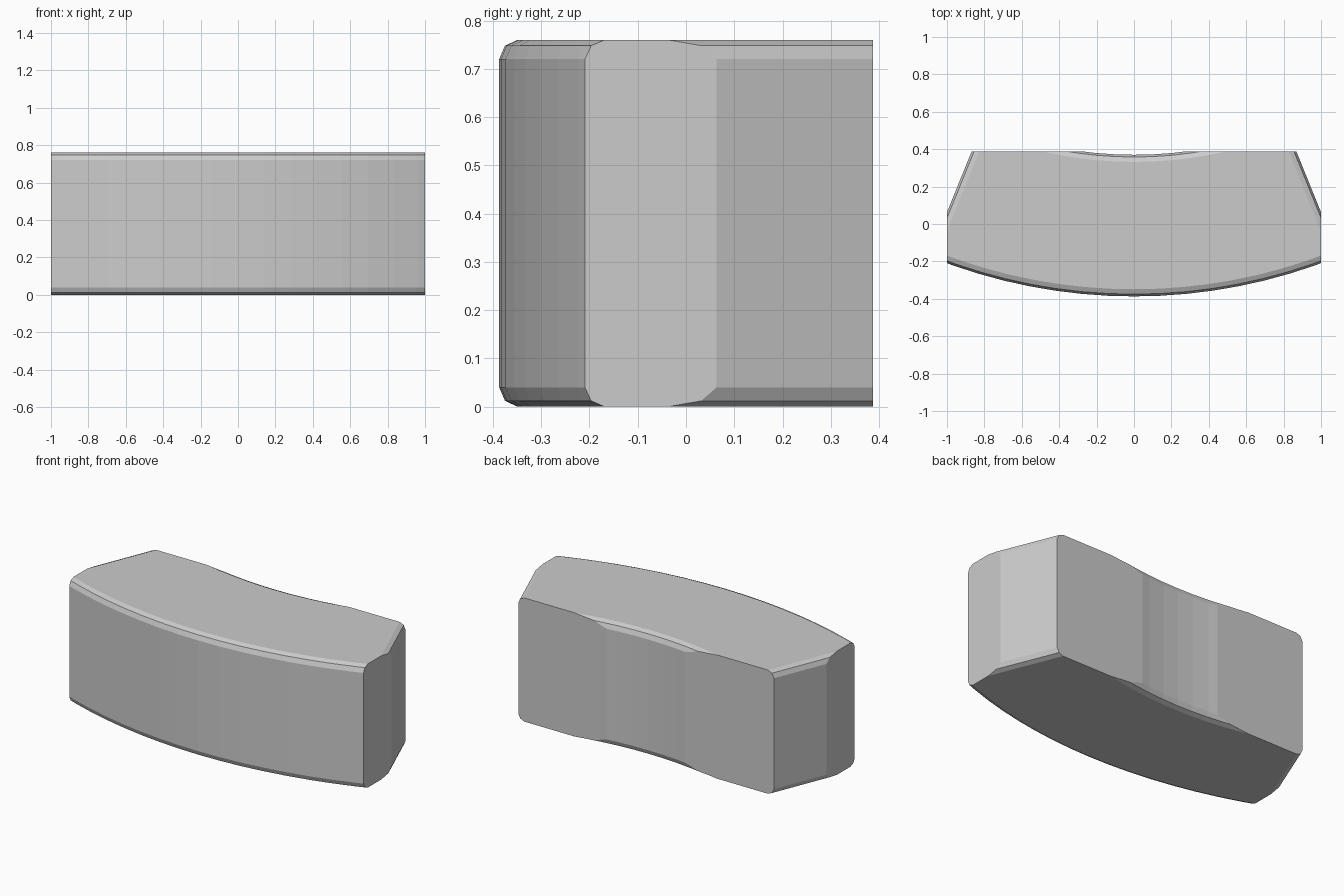
import bpy, bmesh, math
from mathutils import Vector

if "Cube" in bpy.data.objects:
    bpy.data.objects.remove(bpy.data.objects["Cube"])

H = 0.76                       # block height
R_OUT, R_IN = 2.913, 2.156     # outer (front) and inner (back) arc radii
CY = R_OUT - 0.387             # arc centre on the y axis
HALF = math.radians(22.1)      # half of the wedge angle
SEG = 16
# bevel profile: (height, inset)
PROFILE = [(0, .038), (.012, .012), (.04, 0), (H - .04, 0), (H - .012, .012), (H, .038)]


def ring(z, d):
    """Arc-shaped outline at height z, inset by d."""
    pts = []
    for rad, flip in ((R_OUT - d, 1), (R_IN + d, -1)):
        a = HALF - math.asin(d / rad)
        for i in range(SEG + 1):
            t = flip * a * (2 * i / SEG - 1)
            pts.append((rad * math.sin(t), CY - rad * math.cos(t), z))
    return pts


def cut(bm, co, no):
    """Remove everything on the +no side of a plane and close the cut."""
    if not bm.faces:
        return
    bmesh.ops.bisect_plane(bm, geom=bm.verts[:] + bm.edges[:] + bm.faces[:], dist=1e-5,
                           plane_co=co, plane_no=no, clear_outer=True)
    open_edges = [e for e in bm.edges if e.is_boundary]
    if open_edges:
        bmesh.ops.holes_fill(bm, edges=open_edges, sides=0)


# curved stone block, bevelled top and bottom
block = bmesh.new()
rings = [[block.verts.new(p) for p in ring(z, d)] for z, d in PROFILE]
n = len(rings[0])
for lo, hi in zip(rings, rings[1:]):
    for i in range(n):
        j = (i + 1) % n
        block.faces.new((lo[i], lo[j], hi[j], hi[i]))
block.faces.new(rings[0][::-1])
block.faces.new(rings[-1])

# trim ends and back flat
cut(block, (1, 0, 0), (1, 0, 0))
cut(block, (-1, 0, 0), (-1, 0, 0))
cut(block, (0, 0.387, 0), (0, 1, 0))

# cell centres of the fracture
seeds = [Vector(s) for s in (
    (-.62, -.10, .66), (-.15, -.15, .60), (-.65, -.15, .33), (-.38, -.20, .10),
    (-.08, -.20, .12), (.20, -.15, .14), (.22, -.12, .66), (.22, -.15, .42),
    (.62, -.05, .62), (.60, -.10, .22), (.95, -.05, .20), (.97, .00, .64),
    (-.75, .22, .62), (-.25, .28, .58), (.42, .28, .60), (-.60, .25, .15),
    (.05, .25, .15), (.65, .25, .18), (-.97, -.15, .60))]

# fitted stone pieces
for k, s in enumerate(seeds):
    bm = block.copy()
    for o in seeds:
        if o is not s:
            cut(bm, (s + o) / 2, (o - s).normalized())
    if bm.faces:
        bmesh.ops.recalc_face_normals(bm, faces=bm.faces)
        me = bpy.data.meshes.new("stone_piece")
        bm.to_mesh(me)
        bpy.context.collection.objects.link(bpy.data.objects.new(f"stone_piece_{k + 1}", me))
    bm.free()
block.free()
